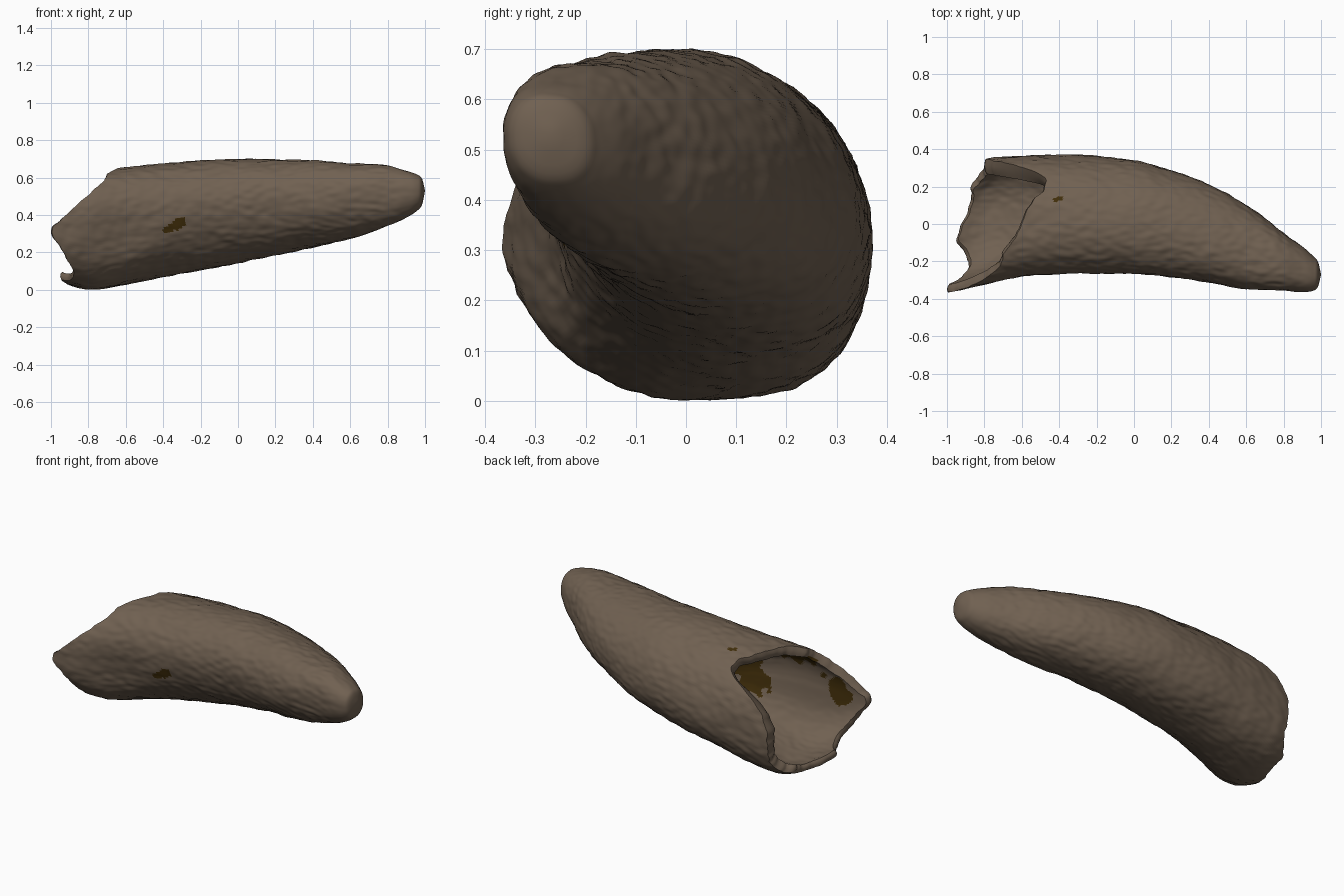
import bpy, bmesh, math
from mathutils import Vector, noise

if "Cube" in bpy.data.objects:
    bpy.data.objects.remove(bpy.data.objects["Cube"])

AROUND, LONG, DEEP = 180, 180, 70

def material(name, color):
    m = bpy.data.materials.new(name)
    m.use_nodes = True
    m.diffuse_color = color
    m.node_tree.nodes["Principled BSDF"].inputs["Base Color"].default_value = color
    return m

def sample(table, x):
    """Smooth interpolation through (position, value) points."""
    if x <= table[0][0]:
        return table[0][1]
    for i in range(len(table) - 1):
        (a, p), (b, q) = table[i], table[i + 1]
        if x <= b:
            (a0, p0), (b1, q1) = table[max(i - 1, 0)], table[min(i + 2, len(table) - 1)]
            t, h = (x - a) / (b - a), b - a
            m0, m1 = (q - p0) / (b - a0) * h, (q1 - p) / (b1 - a) * h
            return ((2*t**3 - 3*t*t + 1) * p + (t**3 - 2*t*t + t) * m0
                    + (3*t*t - 2*t**3) * q + (t**3 - t*t) * m1)
    return table[-1][1]

# Outline of the curved horn along x: top, underside, back, front
TOP = [(-1, .56), (-.7, .64), (-.55, .663), (-.3, .685), (0, .70), (.3, .695), (.6, .68), (.8, .662), (.9, .637), (.96, .615), (.985, .592), (1, .53)]
UNDER = [(-1, .08), (-.9, .025), (-.78, 0), (-.6, .03), (-.3, .088), (0, .143), (.3, .203), (.6, .273), (.8, .34), (.9, .385), (.96, .425), (.985, .458), (1, .53)]
BACK = [(-1, .30), (-.8, .345), (-.7, .362), (-.4, .368), (-.2, .36), (0, .338), (.2, .29), (.4, .21), (.6, .10), (.8, -.045), (.9, -.12), (.96, -.175), (.985, -.205), (1, -.27)]
FRONT = [(-1, -.37), (-.8, -.33), (-.6, -.29), (-.4, -.265), (-.2, -.26), (0, -.265), (.2, -.28), (.4, -.315), (.6, -.345), (.8, -.358), (.9, -.366), (.96, -.356), (.985, -.332), (1, -.27)]
# Lean and squareness of the cross-section along x
LEAN = [(-1, .08), (-.7, .12), (-.3, .18), (.5, .18), (1, .1)]
SQUARE = [(-1, .86), (-.7, .82), (-.3, .94), (.4, .94), (.8, .86), (1, .9)]
# Broken edge: x position by angle, from back over the top to front and underneath
RIM = [(0, -.8), (20, -.72), (42, -.5), (55, -.48), (75, -.57), (95, -.63), (112, -.70), (126, -.72), (142, -.8), (165, -.93), (181, -1), (197, -.95),
       (212, -.91), (226, -.885), (241, -.9), (257, -.95), (272, -.9), (286, -.87), (300, -.87), (313, -.83), (328, -.8), (360, -.8)]
# Wall thickness at the broken edge, by angle
WALL = [(0, .08), (35, .085), (60, .06), (180, .045), (300, .05), (360, .08)]

def power(v, e):
    return math.copysign(abs(v) ** e, v)

def section(x, a, inset=0.0):
    t, u, b, f, lean, e = (sample(k, x) for k in (TOP, UNDER, BACK, FRONT, LEAN, SQUARE))
    ry, rz = (b - f) / 2 - inset, (t - u) / 2 - inset
    return Vector((x, (b + f) / 2 + ry * power(math.cos(a + lean), e),
                   (t + u) / 2 + rz * power(math.sin(a), e)))

def rough(p):
    """Weathered surface: broad swells plus fine grain stretched along x."""
    broad = noise.noise(p * 5) * .007
    grain = noise.noise(Vector((p.x * 18, p.y * 34, p.z * 34))) * .005
    return broad + grain

def rim_x(a):
    x = sample(RIM, math.degrees(a))
    return x + .01 * noise.noise(Vector((math.cos(a), math.sin(a), 0)) * 9)

bm = bmesh.new()
angles = [2 * math.pi * i / AROUND for i in range(AROUND)]
rims = [rim_x(a) for a in angles]
walls = [sample(WALL, math.degrees(a)) for a in angles]
rings = []

# Inner wall of the hollow, from its rounded deep end out to the broken edge
for j in range(DEEP):
    s = j / (DEEP - 1)
    taper = .22 * (1 - math.sqrt(1 - (1 - s) ** 2))
    ring = []
    for a, r, w in zip(angles, rims, walls):
        x = -.25 + (r + .012 + .25) * s
        p = section(x, a, .045 + (w - .045) * s ** 3 + taper)
        ring.append(bm.verts.new(p + Vector((0, 0, rough(p)))))
    rings.append(ring)

# Rounded lip, then the outer wall to the tip
for share, step in ((.7, .003), (.35, 0)):
    rings.append([bm.verts.new(section(r + step, a, w * share)) for a, r, w in zip(angles, rims, walls)])
for j in range(LONG):
    s = math.sin(j / LONG * math.pi / 2) * .45 + j / LONG * .55
    ring = []
    for a, rim in zip(angles, rims):
        r = rim + .006
        x = r + (1 - r) * s
        p = section(x, a)
        out = Vector((0, math.cos(a), math.sin(a)))
        dent = .03 * math.exp(-((x + .62) / .16) ** 2 - ((a - 3.3) / .35) ** 2)
        ring.append(bm.verts.new(p + out * (rough(p) * min(1, (1 - s) * 8) - dent)))
    rings.append(ring)

# Dark stains on each side of the wall: centre, radius
OUTER_STAINS = [((-.362, -.265, .318), .034), ((-.33, -.265, .34), .034), ((-.298, -.265, .362), .026),
                ((-.42, .13, .66), .018), ((-.4, .135, .66), .018), ((-.465, .09, .67), .01)]
INNER_STAINS = [((-.36, -.16, .34), .085), ((-.42, -.18, .28), .05), ((-.34, -.13, .42), .08),
                ((-.54, -.18, .57), .065), ((-.62, -.20, .57), .07), ((-.68, -.22, .56), .06),
                ((-.85, -.28, .32), .06), ((-.82, -.27, .38), .05), ((-.75, -.25, .43), .022)]

def stained(c, stains):
    wobble = 1 + .45 * noise.noise(c * 22)
    return any((c - Vector(p)).length < r * wobble for p, r in stains)

for j, (lower, upper) in enumerate(zip(rings, rings[1:])):
    stains = INNER_STAINS if j < DEEP else OUTER_STAINS
    for i in range(AROUND):
        k = (i + 1) % AROUND
        f = bm.faces.new((lower[i], lower[k], upper[k], upper[i]))
        f.material_index = int(stained(f.calc_center_median(), stains))
bm.faces.new(rings[0])
tip = bm.verts.new((1, -.27, .53))
for i in range(AROUND):
    bm.faces.new((rings[-1][i], rings[-1][(i + 1) % AROUND], tip))
bmesh.ops.recalc_face_normals(bm, faces=bm.faces)

mesh = bpy.data.meshes.new("curved_horn")
bm.to_mesh(mesh)
bm.free()
mesh.materials.append(material("weathered brown", (.163, .119, .083, 1)))
mesh.materials.append(material("dark stain", (.052, .027, .003, 1)))
horn = bpy.data.objects.new("curved_horn", mesh)
bpy.context.collection.objects.link(horn)
bpy.context.view_layer.objects.active = horn
horn.select_set(True)
bpy.ops.object.shade_smooth_by_angle(angle=math.radians(40))
